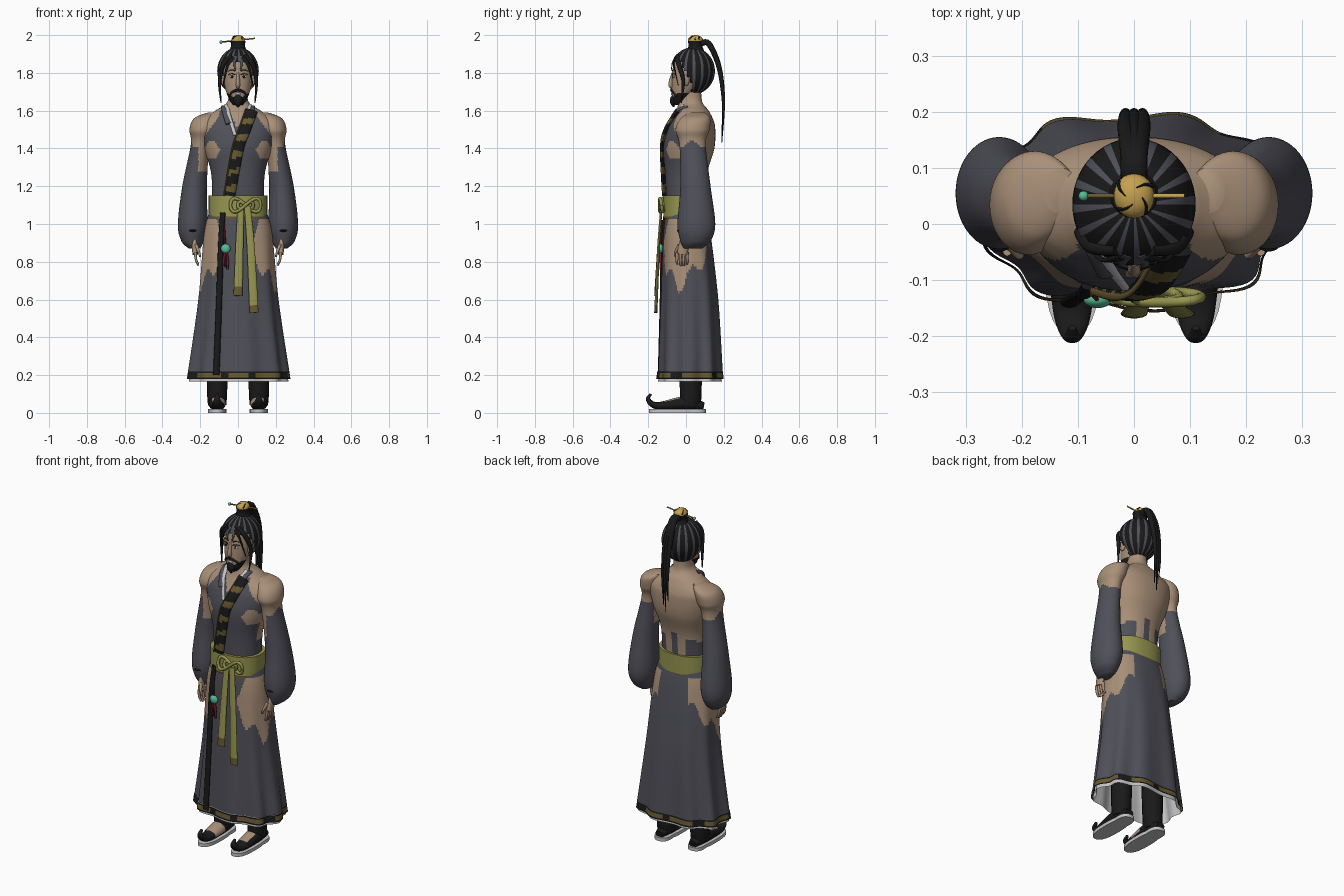
import bpy
import bmesh
from math import sin, cos, pi, tau, atan2, copysign, floor, radians
from mathutils import Vector

default_cube = bpy.data.objects.get("Cube")
if default_cube:
    bpy.data.objects.remove(default_cube)

COLOURS = {
    "skin": (.4, .28, .19), "cloth": (.08, .08, .1), "black": (.01, .01, .01),
    "olive": (.3, .3, .08), "gold": (.56, .36, .08), "bronze": (.14, .1, .03),
    "white": (.55, .55, .57), "jade": (.1, .5, .3), "red": (.18, .01, .02),
}
NAMES = list(COLOURS)
for colour_name, rgb in COLOURS.items():
    material = bpy.data.materials.new(colour_name)
    material.use_nodes = True
    material.diffuse_color = (*rgb, 1)
    shader = material.node_tree.nodes["Principled BSDF"]
    shader.inputs["Base Color"].default_value = material.diffuse_color
    shader.inputs["Roughness"].default_value = .8


def finish(name, bm, rule, mirror=False):
    """Make a smooth object; rule is a colour name or a function of the face centre."""
    bmesh.ops.recalc_face_normals(bm, faces=bm.faces[:])
    palette = [rule] if isinstance(rule, str) else NAMES
    if callable(rule):
        for face in bm.faces:
            face.material_index = NAMES.index(rule(face.calc_center_median()))
    mesh = bpy.data.meshes.new(name)
    bm.to_mesh(mesh)
    bm.free()
    for colour in palette:
        mesh.materials.append(bpy.data.materials[colour])
    part = bpy.data.objects.new(name, mesh)
    bpy.context.collection.objects.link(part)
    bpy.ops.object.select_all(action='DESELECT')
    part.select_set(True)
    bpy.context.view_layer.objects.active = part
    bpy.ops.object.shade_smooth_by_angle(angle=radians(50))
    if mirror:
        part.modifiers.new("mirror", 'MIRROR')


def spline(points, steps):
    """Resample rows of numbers along a Catmull-Rom curve."""
    rows, last = [], len(points) - 1
    for i in range(last):
        near = [points[max(0, min(last, i + k))] for k in (-1, 0, 1, 2)]
        for step in range(steps):
            t = step / steps
            rows.append([b + t / 2 * (c - a + t * (2 * a - 5 * b + 4 * c - d + t * (3 * (b - c) + d - a)))
                         for a, b, c, d in zip(*near)])
    return rows + [points[last]]


def loft(name, points, rule, sides=16, steps=6, reference='X', level=False, power=2,
         fold=None, cap=True, mirror=False):
    """Skin elliptical sections (x, y, z, half width, half depth) along a path."""
    rows = spline(points, steps)
    centres = [Vector(row[:3]) for row in rows]
    axis = Vector([float(letter == reference) for letter in "XYZ"])
    bm, rings = bmesh.new(), []
    for i, (centre, row) in enumerate(zip(centres, rows)):
        tangent = (centres[min(i + 1, len(rows) - 1)] - centres[max(i - 1, 0)]).normalized()
        if level:
            tangent = Vector((0, 0, 1))
        across = (axis - tangent * axis.dot(tangent)).normalized()
        along = tangent.cross(across)
        ring = []
        for j in range(sides):
            angle = tau * j / sides
            scale = fold(centre.z, angle) if fold else 1
            u, v = [copysign(abs(f) ** (2 / power), f) * max(size, .001) * scale
                    for f, size in zip((cos(angle), sin(angle)), row[3:])]
            ring.append(bm.verts.new(centre + across * u + along * v))
        rings.append(ring)
    for lower, upper in zip(rings, rings[1:]):
        for j in range(sides):
            k = (j + 1) % sides
            bm.faces.new((lower[j], lower[k], upper[k], upper[j]))
    if cap:
        bm.faces.new(rings[0])
        bm.faces.new(rings[-1])
    finish(name, bm, rule, mirror)


def strand(name, path, width, depth, rule, tip=1, swell=0, **options):
    """Loft along a path with sizes that taper to the tip and swell midway."""
    points = []
    for i, place in enumerate(path):
        t = i / (len(path) - 1)
        size = 1 + (tip - 1) * t + swell * sin(pi * t)
        points.append((*place, width * size, depth * size))
    loft(name, points, rule, **options)


def body(name, rows, rule, **options):
    """Loft level sections given as (height, half width, front, back)."""
    points = [(0, (front + back) / 2, z, width, (back - front) / 2) for z, width, front, back in rows]
    loft(name, points, rule, level=True, **options)


def ball(name, centre, radii, rule, segments=24, keep=None, mirror=False):
    bm = bmesh.new()
    bmesh.ops.create_uvsphere(bm, u_segments=segments, v_segments=segments // 2, radius=1)
    bmesh.ops.scale(bm, vec=radii, verts=bm.verts[:])
    bmesh.ops.translate(bm, vec=centre, verts=bm.verts[:])
    if keep:
        dropped = [face for face in bm.faces if not keep(face.calc_center_median())]
        bmesh.ops.delete(bm, geom=dropped, context='FACES')
    finish(name, bm, rule, mirror)


# Torso: bare back and shoulders, cloth front with a V neck
def torso_rule(centre):
    x, y, z = abs(centre.x), centre.y, centre.z
    if z < 1.28 - x / 3 and (y < .06 or x > .09 or sin(x * 90 + 1) > .4):
        return "cloth"
    if y > -.02 or z > 1.6 or x > .1 + max(0, 1.57 - z) * .75:
        return "skin"
    side_gap = Vector((x - .14, z - 1.39)).length < .042 + .006 * sin(z * 150)
    neckline = z > 1.5 and x < (z - 1.5) / 2
    return "skin" if side_gap or neckline else "cloth"


body("torso", [(1, .14, -.1, .1), (1.25, .14, -.11, .11), (1.4, .18, -.12, .15), (1.5, .2, -.1, .155),
               (1.55, .19, -.075, .145), (1.6, .12, -.05, .12), (1.65, .055, -.04, .085),
               (1.75, .05, -.03, .08)],
     torso_rule, sides=112, steps=12, power=2.2)


# Skirt: folded cloth with bare hips, banded hem and pale lining
def skirt_rule(centre):
    turn = atan2(centre.y, abs(centre.x))
    lower_edge = .67 + .2 * abs(turn + .2) + .04 * sin(turn * 11)
    front_edge = max(0, centre.z - .9) * 2.5 - 1
    bare = lower_edge < centre.z < 1.03 and front_edge < turn < .9
    return "skin" if bare else "cloth"


def hem_rule(centre):
    patterned = sin(7 * atan2(centre.y, centre.x)) > -.6
    return "bronze" if patterned and abs(centre.z - .2) < .013 else "black"


def pleats(z, angle):
    return 1 + .06 * max(0, 1 - z) * cos(9 * angle + .6)


drape = dict(sides=128, power=2.4, fold=pleats, cap=False)
body("skirt", [(1.1, .14, -.1, .1), (.95, .18, -.12, .13), (.6, .21, -.13, .17), (.22, .26, -.14, .19)],
     skirt_rule, steps=24, **drape)
body("hem", [(.22, .26, -.145, .19), (.18, .265, -.15, .195)], hem_rule, steps=8, **drape)
body("lining", [(.5, .21, -.12, .16), (.165, .255, -.14, .185)], "white", **drape)
strand("front_trim", [(-.08, -.11, 1.06), (-.09, -.125, .9), (-.1, -.13, .6), (-.115, -.14, .2)],
       .014, .008, "black", tip=1.2)

# Belt, knot and hanging sashes
for belt_name, bottom, top, colour in (("belt", 1.06, 1.15, "olive"), ("belt_trim", 1.04, 1.06, "olive"),
                                       ("belt_edge", 1.03, 1.04, "bronze")):
    body(belt_name, [(z, .155, -.12, .115) for z in (bottom, top)], colour, sides=48, power=2.3)
for size in (1, .5):
    loops = [tau * i / 32 for i in range(33)]
    strand("knot", [(.04 + .08 * size * cos(a), -.13 - .01 * sin(a), 1.1 + .035 * size * sin(2 * a))
                    for a in loops], .009, .009, "olive", sides=8, steps=2, reference='Y')
for top_x, end_x, end_z in ((.015, 0, .62), (.05, .085, .53)):
    def sash_rule(centre):
        return "bronze" if centre.z < end_z + .04 else "olive"

    strand("sash", [(top_x, -.13, 1.09), ((top_x + end_x) / 2, -.145, .88), (end_x, -.16, end_z)],
           .017, .006, sash_rule, tip=1.4, steps=12)

# Jade pendant and tassel
bead = Vector((-.065, -.135, .87))
strand("pendant_cord", [bead, bead + Vector((-.01, .01, .15))], .004, .004, "red")
ball("jade_bead", bead, (.025, .015, .025), "jade")
for spread, colour in ((-.01, "red"), (0, "black"), (.01, "red")):
    strand("tassel", [bead, bead + Vector((spread, 0, -.06)), bead + Vector((spread, 0, -.1 - spread))],
           .005, .005, colour, swell=.4)


# Striped chest band and collar
def band_rule(centre):
    return "bronze" if (centre.z - 1.17) % .09 < .035 and centre.z < 1.56 else "black"


band = [(-.045, -.115, 1.15), (0, -.125, 1.4), (.035, -.105, 1.5), (.07, -.045, 1.6)]
strand("chest_band", band, .03, .012, band_rule, steps=16, tip=1.15)
strand("band_edge", [(x - .03, y - .005, z) for x, y, z in band], .004, .007, "bronze")
strand("white_collar", [(.06, -.01, 1.63), (.05, -.065, 1.58), (.015, -.115, 1.47)],
       .014, .007, "white", tip=.6, mirror=True)
strand("dark_collar", [(.075, .01, 1.62), (.07, -.045, 1.6), (.05, -.09, 1.53)],
       .016, .009, "cloth", mirror=True)


# Head with bearded jaw
def head_rule(centre):
    jaw = 1.672 + max(0, abs(centre.x) - .025) * .7
    return "black" if centre.z < jaw and centre.y < .01 else "skin"


body("head", [(1.63, .025, -.065, -.02), (1.66, .047, -.072, .01), (1.72, .068, -.076, .06),
              (1.8, .078, -.073, .1), (1.87, .07, -.058, .11), (1.91, .03, -.005, .08)],
     head_rule, sides=56, steps=8)
strand("goatee", [(0, -.06, 1.68), (0, -.07, 1.65), (0, -.065, 1.62)], .02, .014, "black", tip=.3, swell=.5)
strand("nose", [(0, -.069, 1.8), (0, -.08, 1.74), (0, -.07, 1.725)], .006, .007, "skin", tip=1.4, swell=.8)
ball("mouth", (0, -.074, 1.69), (.014, .006, .006), "white", mirror=False)
strand("moustache", [(0, -.077, 1.71), (.028, -.071, 1.7), (.05, -.048, 1.675)],
       .007, .008, "black", tip=.6, reference='Y', mirror=True)
ball("eye_white", (.031, -.065, 1.78), (.014, .006, .007), "white", mirror=True)
ball("pupil", (.031, -.069, 1.78), (.007, .004, .007), "black", mirror=True)
for brow, height in (("eyelid", 1.79), ("eyebrow", 1.81)):
    strand(brow, [(.015, -.072, height), (.033, -.068, height + .006), (.053, -.053, height)],
           .003, .003, "black", tip=.6, reference='Y', mirror=True)
ball("ear", (.08, .0, 1.76), (.012, .018, .03), "skin", mirror=True)


# Swept hair, face locks, bun and ponytail
def hair_rule(centre):
    stripe = floor((atan2(centre.y - .035, centre.x) + pi) * 24 / pi)
    return "black" if stripe % 3 else "cloth"


def outside_face(centre):
    return centre.z > 1.855 or centre.y > .03 - max(0, centre.z - 1.74) / 2


ball("hair_cap", (0, .035, 1.81), (.11, .118, .125), hair_rule, 48, keep=outside_face)
strand("side_lock", [(.03, -.045, 1.89), (.075, -.04, 1.85), (.097, -.015, 1.76), (.09, -.025, 1.64)],
       .012, .012, "black", tip=.2, swell=.4, mirror=True)
strand("inner_lock", [(.02, -.058, 1.88), (.055, -.064, 1.84), (.08, -.04, 1.73)],
       .012, .006, "black", tip=.2, mirror=True)
strand("fringe", [(.01, -.054, 1.885), (.02, -.072, 1.85), (.012, -.078, 1.81)],
       .012, .006, "cloth", tip=.2, mirror=True)
strand("bun", [(0, .05, 1.91), (0, .05, 1.94), (0, .05, 1.97)], .05, .05, "black", tip=.8, swell=-.15)
ornament = Vector((0, .05, 1.973))
ball("bun_ornament", ornament, (.036, .04, .027), "gold")
for turn in (.5, 2.4, 3.8, 5.3):
    strand("ornament_groove", [ornament + Vector((cos(turn + lean) * r, sin(turn + lean) * r, rise))
                               for lean, r, rise in ((0, .037, .005), (.3, .028, .018), (.8, .015, .024))],
           .005, .004, "black", tip=.3, sides=8, reference='Z')
pin_end = Vector((.09, 0, .01))
strand("hairpin", [ornament - pin_end, ornament + pin_end], .004, .004,
       lambda centre: "gold" if centre.x > 0 else "bronze", reference='Y')
ball("pin_bead", ornament - pin_end, (.009, .009, .009), "jade")
for offset, end in ((-.015, 1.5), (0, 1.43), (.015, 1.47)):
    strand("ponytail", [(offset / 2, .07, 1.95), (offset / 2, .12, 1.955), (offset, .175, 1.83),
                        (offset, .198, 1.65), (offset, .19, end)], .017, .016, "black", tip=.1, swell=.3)


# Arms in full sleeves, with hands
def arm_rule(centre):
    shoulder = centre.z > 1.42 + .02 * sin(centre.y * 50)
    inner_gap = centre.x < .21 and centre.z > 1.28 and centre.y < .07
    return "skin" if shoulder or inner_gap else "cloth"


loft("arm_and_sleeve", [(.13, .06, 1.59, .03, .04), (.17, .05, 1.56, .062, .078), (.187, .035, 1.5, .07, .09),
                        (.2, .035, 1.42, .05, .07), (.23, .05, 1.2, .065, .08), (.24, .055, 1, .078, .1),
                        (.24, .05, .91, .06, .08), (.23, .035, .87, .03, .05)],
     arm_rule, sides=56, steps=12, level=True, mirror=True)
ball("cuff_opening", (.24, -.037, .965), (.02, .012, .007), "black", mirror=True)
strand("palm", [(.23, .005, .94), (.23, -.01, .89), (.226, -.02, .84)], .015, .028, "skin", mirror=True)
for finger in range(4):
    y = -.048 + .018 * finger
    strand("finger", [(.226, y, .85), (.222, y, .81), (.21, y, .775 + .008 * abs(finger - 1.5))],
           .008, .009, "skin", tip=.6, mirror=True)
strand("thumb", [(.222, -.035, .89), (.207, -.055, .85), (.2, -.055, .825)],
       .009, .01, "skin", tip=.5, mirror=True)


# Legs and shoes with curled toes
def shoe_rule(centre):
    instep = -.11 < centre.y < -.035 and centre.z > .035 and centre.x < .135
    return "skin" if instep else "black"


strand("leg", [(.1, .025, .7), (.11, .025, .15), (.11, .025, .04)], .06, .065, "black", tip=.8, mirror=True)
strand("ankle_wrap", [(.11, .025, z) for z in (.07, .09, .11)], .045, .05, "black", swell=.15, mirror=True)
loft("shoe", [(.11, .095, .035, .025, .02), (.11, 0, .05, .046, .038), (.11, -.15, .037, .035, .02),
              (.11, -.2, .07, .018, .012), (.11, -.185, .1, .007, .006)],
     shoe_rule, sides=28, steps=10, mirror=True)
for sole, y, width, length in (("heel_sole", .045, .045, .06), ("front_sole", -.06, .05, .137)):
    loft(sole, [(.11, y, z, width, length) for z in (0, .02)], "white", sides=28, level=True,
         power=2.5, mirror=True)
